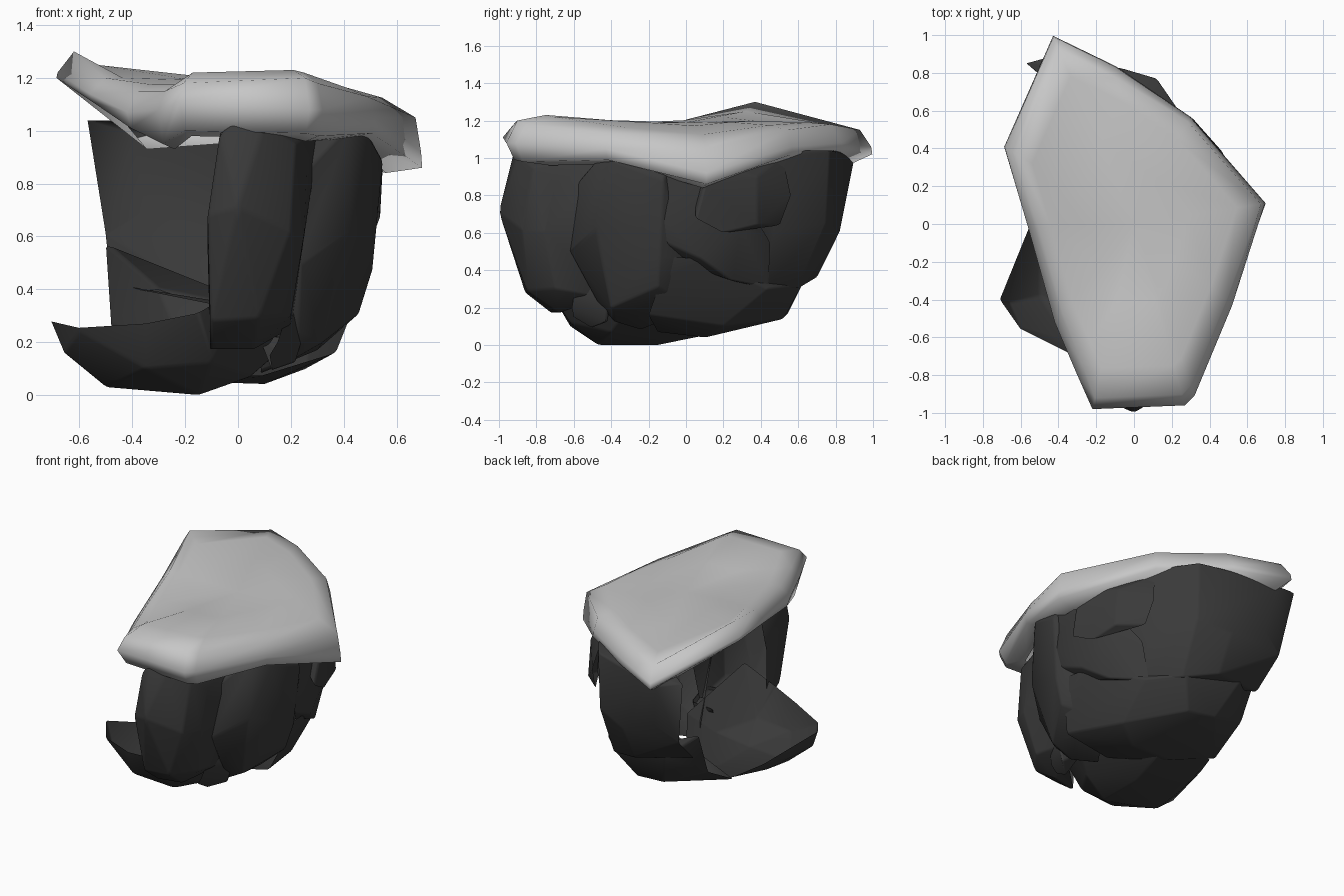
import bpy, bmesh, math
from mathutils import Vector


def material(name, v):
    m = bpy.data.materials.new(name)
    m.diffuse_color = (v, v, v, 1)
    return m


STONE = material("dark stone", 0.042)
SNOW = material("pale cap", 0.57)


def finish(name, bm, mat, bevel=0, angle=60):
    me = bpy.data.meshes.new(name)
    bm.to_mesh(me)
    bm.free()
    me.materials.append(mat)
    ob = bpy.data.objects.new(name, me)
    bpy.context.collection.objects.link(ob)
    if bevel:
        mod = ob.modifiers.new("worn edges", 'BEVEL')
        mod.width = bevel
        mod.segments = 2
        mod.limit_method = 'ANGLE'
        mod.angle_limit = math.radians(20)
    bpy.ops.object.select_all(action='DESELECT')
    ob.select_set(True)
    bpy.context.view_layer.objects.active = ob
    bpy.ops.object.shade_smooth_by_angle(angle=math.radians(angle))
    return ob


def rock(name, pts, inward=None, limit=0.45, bevel=0.012):
    """Boulder shell: convex hull of corner points, open toward the hollow middle."""
    bm = bmesh.new()
    for p in pts:
        bm.verts.new(p)
    bmesh.ops.convex_hull(bm, input=bm.verts)
    loose = [v for v in bm.verts if not v.link_faces]
    bmesh.ops.delete(bm, geom=loose, context='VERTS')
    bmesh.ops.recalc_face_normals(bm, faces=bm.faces)
    if inward:
        d = Vector(inward).normalized()
        gone = [f for f in bm.faces if f.normal.dot(d) > limit]
        bmesh.ops.delete(bm, geom=gone, context='FACES')
    bmesh.ops.dissolve_limit(bm, angle_limit=math.radians(6), verts=bm.verts, edges=bm.edges)
    finish(name, bm, STONE, bevel, 75)


# Tall front column
rock("front_column", [
    (-.07, -.93, .98), (-.02, -.92, 1.03), (.10, -.90, 1.02), (.22, -.82, .95), (.26, -.70, .87),
    (-.115, -.95, .68), (.0, -1.0, .71), (.2, -.88, .62), (.25, -.76, .6),
    (-.105, -.86, .28), (.08, -.85, .29), (.2, -.7, .3), (-.105, -.72, .17), (.06, -.68, .17),
    (-.06, -.7, 1.03), (.30, -.42, 1.02), (-.115, -.7, .55), (.2, -.45, .25)], (-.3, .9, .2))

# Right side boulders
rock("right_front_boulder", [
    (.25, -.6, .84), (.42, -.45, 1.02), (.5, -.35, .97), (.55, -.12, .88), (.24, -.62, .5),
    (.42, -.48, .62), (.50, -.25, .6), (.51, -.14, .47), (.46, -.15, .31), (.32, -.4, .2),
    (.23, -.48, .24), (.18, -.38, .12), (.3, -.18, .17), (.08, -.25, .08),
    (.5, -.1, .97), (.28, -.45, 1.0), (.42, .02, .45), (.27, .02, .2)], (-1, .55, .3))
rock("right_middle_boulder", [
    (.52, -.1, .97), (.53, -.17, .72), (.5, -.14, .56), (.49, .08, .46), (.40, .25, .34),
    (.25, .44, .30), (.31, .45, .55), (.46, .3, .65), (.5, .2, .95), (.4, -.2, .9),
    (.38, -.2, .5)], (-1, -.2, .2))
rock("right_upper_bump", [
    (.54, .05, .68), (.55, .1, .86), (.47, .38, .64), (.51, .2, .6), (.33, .5, .64),
    (.31, .56, .8), (.29, .5, 1.0), (.53, .12, .97), (.4, .05, .9), (.45, .38, .9)],
    (-1, -.6, 0))

# Back boulder
rock("back_boulder", [
    (-.54, .86, 1.04), (-.4, .9, 1.0), (-.05, .82, 1.03), (.12, .77, 1.04), (.21, .64, 1.04),
    (.36, .42, 1.0), (-.50, .79, .6), (-.35, .84, .7), (-.1, .82, .6), (.12, .75, .65),
    (.29, .47, .6), (-.48, .6, .42), (-.1, .7, .36), (.12, .60, .3), (.26, .42, .30),
    (.48, .08, .98), (.42, .08, .5)], (-.5, -.9, .1))

# Lower stones
rock("lower_back_stone", [
    (.47, -.06, .47), (.45, .10, .46), (.28, .44, .3), (.1, .62, .32), (-.3, .66, .4),
    (-.2, .54, .16), (.0, .52, .14), (.37, -.2, .16), (.45, -.13, .36), (.26, .2, .10),
    (.1, .1, .04), (.08, -.15, .07), (-.2, .1, .05), (-.47, .2, .12), (-.48, .45, .27),
    (-.50, .58, .57)], (-.5, -.4, 1), .35)
rock("left_foot_slab", [
    (-.71, -.40, .28), (-.60, -.55, .24), (-.35, -.68, .27), (-.15, -.74, .31), (.05, -.7, .43),
    (-.66, -.42, .16), (-.50, -.38, .03), (-.15, -.47, .0), (-.15, -.14, .0), (-.1, -.62, .12),
    (-.35, -.62, .1), (.05, -.4, .07), (-.5, -.15, .06), (-.56, -.03, .16), (-.46, .18, .12),
    (-.1, .15, .06), (.2, -.3, .2)], (-.1, .5, 1), .3)
rock("pebble", [
    (.17, -.60, .26), (.21, -.5, .31), (.25, -.42, .22), (.22, -.42, .12), (.13, -.5, .09),
    (.12, -.6, .15), (.15, -.61, .2), (.08, -.4, .22)], (-1, .5, .6), .4)

# Pale cap: outline points as (x, y, low edge, low scale, bulge height, upper rim, upper scale)
RIM = [(-.43, 1.0, 1.02, 1, 1.06, 1.15, .93), (-.1, .84, 1.04, 1, 1.08, 1.18, .92),
       (.3, .57, 1.02, 1, 1.06, 1.15, .95), (.70, .11, .86, 1, .92, 1.05, .96),
       (.52, -.43, .99, .98, 1.05, 1.13, .94), (.32, -.91, .98, .96, 1.08, 1.18, .94),
       (.27, -.96, .99, .96, 1.08, 1.20, .94), (-.22, -.98, 1.0, .93, 1.11, 1.18, .94),
       (-.30, -.80, .95, .95, 1.08, 1.15, .92), (-.42, -.52, 1.01, .97, 1.07, 1.15, .90),
       (-.56, -.02, 1.11, .99, 1.14, 1.20, .90), (-.69, .41, 1.20, 1, 1.22, 1.30, .90)]
bm = bmesh.new()


def ring(scale, height):
    return [bm.verts.new((p[0] * scale(p), p[1] * scale(p), height(p))) for p in RIM]


rings = [
    ring(lambda p: .80, lambda p: p[2] - (.09 if p[1] > .5 else .02)),
    ring(lambda p: p[3] - .004, lambda p: p[2]),
    ring(lambda p: 1 if p[3] < 1 else .99, lambda p: p[4]),
    ring(lambda p: p[6], lambda p: p[5]),
    ring(lambda p: .78, lambda p: p[5] * .5 + .60 + (.03 if p[1] < -.8 else 0)),
    ring(lambda p: .42, lambda p: p[5] * .2 + .962)]
n = len(RIM)
for a, b in zip(rings, rings[1:]):
    for i in range(n):
        j = (i + 1) % n
        bm.faces.new((a[j], a[i], b[i], b[j]))
centre = bm.verts.new((0, 0, 1.19))
for i in range(n):
    bm.faces.new((rings[-1][(i + 1) % n], rings[-1][i], centre))
finish("pale_cap", bm, SNOW, 0, 75)
